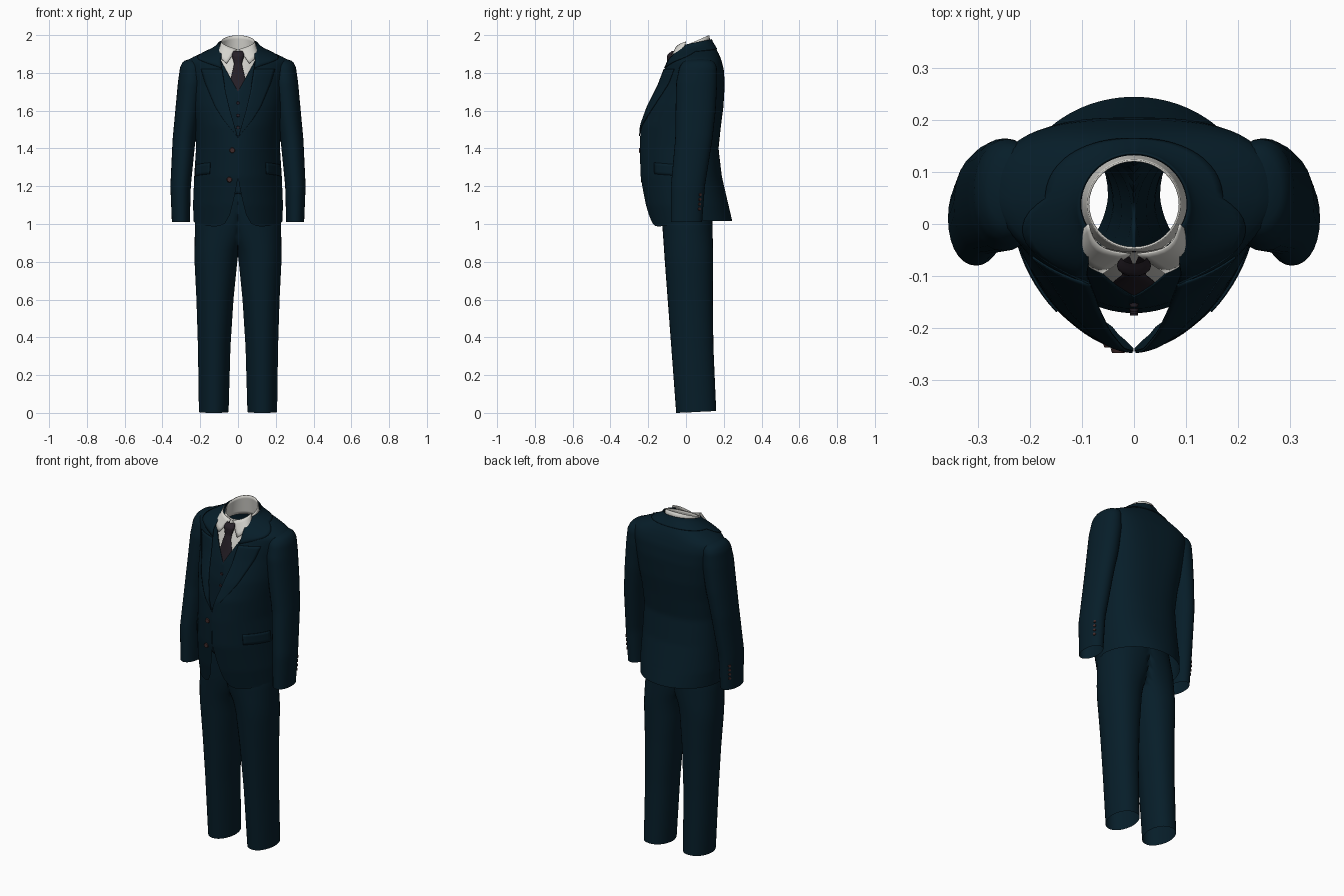
import bpy, bmesh, math
from mathutils import Vector

if "Cube" in bpy.data.objects:
    bpy.data.objects.remove(bpy.data.objects["Cube"])


def material(name, rgb):
    m = bpy.data.materials.new(name)
    m.use_nodes = True
    m.diffuse_color = (*rgb, 1)
    m.node_tree.nodes["Principled BSDF"].inputs["Base Color"].default_value = (*rgb, 1)
    return m


NAVY = material("navy wool", (0.002, 0.0125, 0.022))
WHITE = material("white cotton", (0.66, 0.65, 0.61))
PLUM = material("dark plum silk", (0.019, 0.014, 0.02))
BROWN = material("brown horn", (0.05, 0.023, 0.023))
parts = []


def lerp(a, b, t):
    return a + (b - a) * t


def sample(rows, z):
    """Straight interpolation of table rows keyed by their first value."""
    z = min(max(z, rows[0][0]), rows[-1][0])
    for a, b in zip(rows, rows[1:]):
        if z <= b[0]:
            t = (z - a[0]) / (b[0] - a[0])
            return [lerp(p, q, t) for p, q in zip(a[1:], b[1:])]


def soft(rows, z, r=0.02):
    """Interpolation rounded off by averaging nearby heights."""
    near = [sample(rows, z + r * k) for k in (-1, -0.5, 0, 0.5, 1)]
    return [sum(c) / len(near) for c in zip(*near)]


def power(v, p):
    return math.copysign(abs(v) ** p, v)


def finish(name, bm, mat, thick=0, mirror=False):
    bmesh.ops.recalc_face_normals(bm, faces=bm.faces)
    mesh = bpy.data.meshes.new(name)
    bm.to_mesh(mesh)
    bm.free()
    mesh.materials.append(mat)
    ob = bpy.data.objects.new(name, mesh)
    bpy.context.collection.objects.link(ob)
    if thick:
        mod = ob.modifiers.new("thickness", "SOLIDIFY")
        mod.thickness, mod.offset = thick, 0
    if mirror:
        ob.modifiers.new("mirror", "MIRROR")
    parts.append(ob)
    return ob


def sheet(name, fn, nu, nv, mat, thick=0, mirror=False, closed=False):
    """Grid surface fn(u, v); closed joins the last column to the first."""
    bm = bmesh.new()
    cols = nu if closed else nu + 1
    grid = [[bm.verts.new(fn(i / nu, j / nv)) for i in range(cols)] for j in range(nv + 1)]
    for a, b in zip(grid, grid[1:]):
        for i in range(nu):
            k = (i + 1) % cols
            bm.faces.new((a[i], a[k], b[k], b[i]))
    # Open up the middle where mirrored halves meet
    inner = [f for f in bm.faces if all(abs(v.co.x) < 1e-5 for v in f.verts)]
    bmesh.ops.delete(bm, geom=inner, context="FACES")
    return finish(name, bm, mat, thick, mirror)


def button(name, pos, normal, radius, mat):
    bm = bmesh.new()
    bmesh.ops.create_cone(bm, cap_ends=True, segments=16, radius1=radius,
                          radius2=radius * 0.8, depth=0.008)
    turn = Vector(normal).to_track_quat("Z", "Y").to_matrix()
    bmesh.ops.rotate(bm, verts=bm.verts, matrix=turn)
    bmesh.ops.translate(bm, verts=bm.verts, vec=pos)
    return finish(name, bm, mat)


# Jacket body: height, half width, front, back, middle, roundness of the back
JACKET = [(0.98, .235, -.185, .245, .03, 1), (1.1, .238, -.215, .225, .03, .95),
          (1.25, .232, -.24, .19, .03, .9), (1.4, .222, -.245, .172, .03, .85),
          (1.52, .228, -.24, .185, .035, .8), (1.62, .24, -.21, .198, .04, .75),
          (1.74, .25, -.155, .205, .05, .7), (1.82, .268, -.125, .2, .055, .7),
          (1.865, .275, -.105, .188, .055, .75), (1.9, .22, -.09, .175, .05, .85),
          (1.925, .165, -.078, .16, .045, .9), (1.95, .12, -.068, .145, .04, 1),
          (1.975, .098, -.06, .13, .036, 1)]
OPENING = [(0.98, .13), (0.985, .1), (1.0, .07), (1.05, .042), (1.15, .018), (1.24, .001),
           (1.46, .001), (1.6, .042), (1.7, .066), (1.86, .09), (1.975, .08)]
FRONT = 1.1


def jacket_point(t, z, grow=0.0):
    w, f, b, c, back = soft(JACKET, z, 0.012)
    p, d = (FRONT, c - f) if t < 0 else (back, b - c)
    s = math.sin(t)
    x = (w + grow) * power(max(math.cos(t), 0), p)
    lift = 0.035 * min(1, 1 + s) * max(0, (1.1 - z) / 0.12)
    dip = 0.02 * (1 - s) * max(0, (z - 1.86) / 0.115)
    return Vector((x, c + (d + grow) * power(s, p), z + lift - dip))


def angle_at(x, z):
    w = soft(JACKET, z, 0.012)[0]
    return -math.acos(min(1, x / w) ** (1 / FRONT))


def jacket(u, v):
    z = lerp(0.98, 1.975, v ** 1.3)
    return jacket_point(lerp(angle_at(sample(OPENING, z)[0], z), math.pi / 2, u), z)


sheet("jacket_body", jacket, 40, 90, NAVY, mirror=True)

# Lapels and collar lie just over the jacket
LAPEL = [(1.465, .006), (1.55, .075), (1.62, .12), (1.75, .175), (1.82, .195)]


def lapel(u, v):
    z = lerp(1.465, 1.82, v)
    x = lerp(sample(OPENING, z)[0], sample(LAPEL, z)[0], u)
    return jacket_point(angle_at(x, z), z) + Vector((0, -0.004, 0))


def collar(u, v):
    z = lerp(1.825 + 0.1 * min(1, u * 2.5), 1.978, v)
    return jacket_point(lerp(angle_at(sample(OPENING, z)[0], z), math.pi / 2, u), z, 0.004)


def flap(u, v):
    z = lerp(1.265, 1.325, v) - 0.012 * u
    return jacket_point(math.radians(lerp(-48, -12, u)), z, 0.002)


sheet("lapels", lapel, 8, 24, NAVY, 0.004, True)
sheet("jacket_collar", collar, 30, 8, NAVY, 0.004, True)
sheet("pocket_flaps", flap, 8, 4, NAVY, 0.004, True)

# Sleeves: height, inner, outer, front, back
SLEEVE = [(1.01, .255, .35, -.08, .085), (1.2, .25, .358, -.08, .1),
          (1.45, .225, .346, -.057, .14), (1.6, .2, .332, -.055, .157),
          (1.75, .18, .318, -.052, .165), (1.83, .18, .307, -.035, .163),
          (1.86, .18, .292, -.015, .15), (1.875, .18, .265, .02, .12), (1.88, .2, .21, .06, .07)]


def sleeve_point(t, z):
    a, b, f, k = soft(SLEEVE, z, 0.008)
    return Vector(((a + b) / 2 + (b - a) / 2 * power(math.cos(t), 0.95),
                   (f + k) / 2 + (k - f) / 2 * power(math.sin(t), 0.95), z))


sheet("sleeves", lambda u, v: sleeve_point(u * math.tau, lerp(1.01, 1.88, 1 - (1 - v) ** 1.5)),
      28, 44, NAVY, mirror=True, closed=True)
for side in (-1, 1):
    for i in range(4):
        pos = sleeve_point(0.85, 1.08 + 0.025 * i)
        button("cuff_button", (pos.x * side, pos.y, pos.z), (side * 0.8, 0.6, 0), 0.009, BROWN)

# Trousers: height, inner, outer, front, back, sharpness of the front crease
LEG = [(0, .05, .207, -.052, .16, 1.3), (0.35, .04, .212, -.078, .145, 1.35),
       (0.6, .024, .22, -.097, .142, 1.25), (0.8, .004, .23, -.112, .143, 1.1),
       (0.86, -.008, .23, -.116, .143, 1.05), (1.0, -.08, .228, -.126, .14, 1),
       (1.2, -.19, .2, -.13, .13, 1)]


def leg(u, v):
    t, z = u * math.tau, 1.2 * v
    a, b, f, k, crease = sample(LEG, z)
    s = math.sin(t)
    x = (a + b) / 2 + (b - a) / 2 * power(math.cos(t), 0.9)
    y = (f + k) / 2 + (k - f) / 2 * power(s, crease if s < 0 else 0.95)
    return max(0, x), y, z + 0.01 * (1 - v) ** 8 * (1 + s) / 2


sheet("trousers", leg, 36, 36, NAVY, mirror=True, closed=True)

# Waistcoat and shirt front share one chest curve
CHEST = [(1.1, -.15), (1.4, -.17), (1.6, -.16), (1.7, -.14), (1.8, -.11), (1.92, -.065)]


def chest(x, z):
    return soft(CHEST, z)[0] + 2.6 * x * x


def waistcoat(u, v):
    z = lerp(1.15 + 0.05 * abs(u - 0.25), 1.88, v)
    x = lerp(max(0, (z - 1.7) * 0.55), lerp(0.16, 0.11, v), u)
    return x, chest(x, z), z


def shirt(u, v):
    x, z = lerp(-0.1, 0.1, u), lerp(1.62, 1.925, v)
    return x, chest(x, z) + 0.013, z


sheet("waistcoat", waistcoat, 10, 44, NAVY, 0.004, True)
sheet("shirt_front", shirt, 12, 16, WHITE)


def band(u, v):
    s, c = math.sin(u * math.tau), math.cos(u * math.tau)
    low, high = 1.87 + 0.01 * s, 1.963 + 0.036 * s
    r = 0.102 - 0.014 * v
    return r * c, 0.038 + (r - 0.004) * s, lerp(low, high, v)


sheet("shirt_collar", band, 40, 6, WHITE, 0.004, closed=True)

# Folded collar points
TOP_EDGE = Vector((0.006, -0.058, 1.925)), Vector((0.088, 0.0, 1.966))
LOW_EDGE = Vector((0.06, -0.094, 1.85)), Vector((0.1, -0.012, 1.925))


def wing(u, v):
    bulge = Vector((0.018, -0.014, 0)) * math.sin(math.pi * u)
    return lerp(lerp(*TOP_EDGE, u), lerp(*LOW_EDGE, u), v) + bulge


sheet("collar_points", wing, 8, 4, WHITE, 0.004, True)

# Tie: height, half width, middle, half depth
TIE = [(1.68, .032, -.133, .006), (1.76, .042, -.113, .008), (1.83, .024, -.1, .008),
       (1.85, .021, -.09, .012), (1.895, .034, -.08, .02), (1.915, .024, -.064, .012)]


def tie(u, v):
    z = lerp(1.68, 1.915, v)
    w, y, d = sample(TIE, z)
    return w * math.cos(u * math.tau), y + d * math.sin(u * math.tau), z


sheet("tie", tie, 16, 30, PLUM, closed=True)

# Front buttons
for x, z in ((-0.03, 1.39), (-0.045, 1.235)):
    pos = jacket_point(angle_at(-x, z), z)
    button("jacket_button", (x, pos.y - 0.003, z), (0, -1, 0), 0.015, BROWN)
for i in range(4):
    z = 1.64 - 0.065 * i
    button("waistcoat_button", (0, chest(0, z) - 0.004, z), (0, -1, 0), 0.009, PLUM)

bpy.ops.object.select_all(action="DESELECT")
for ob in parts:
    ob.select_set(True)
bpy.context.view_layer.objects.active = parts[0]
bpy.ops.object.shade_smooth_by_angle(angle=math.radians(40))
